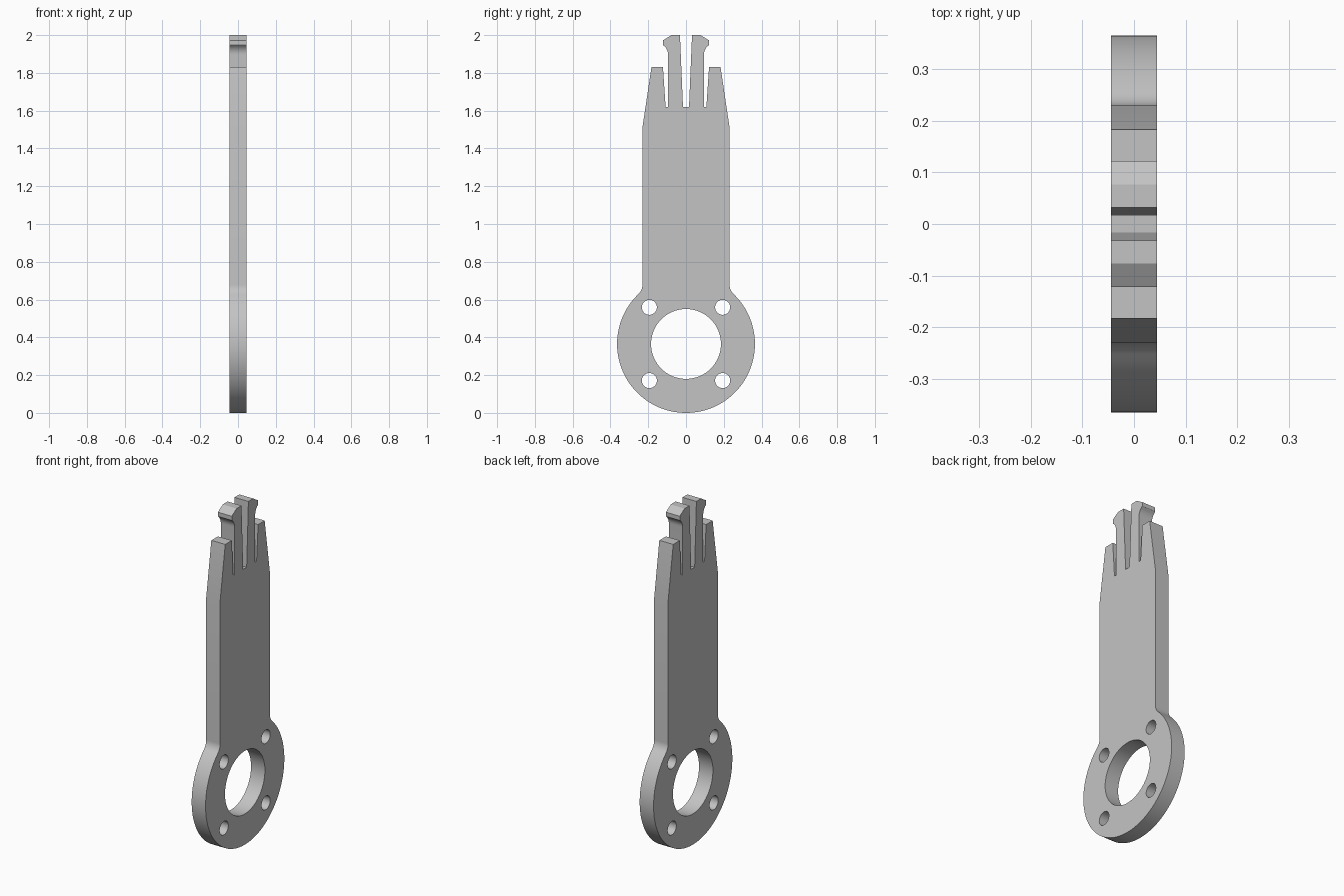
import bpy
import bmesh
from math import sin, cos, pi, atan2, hypot
from mathutils import Matrix

cube = bpy.data.objects.get("Cube")
if cube:
    bpy.data.objects.remove(cube, do_unlink=True)

THICKNESS = 0.09
RING_R = 0.365          # outer radius, also the height of the ring centre
HALF_WIDTH = 0.23
FILLET_R = 0.07


def arc(cx, cz, r, start, end, steps):
    return [(cx + r * cos(start + (end - start) * i / steps),
             cz + r * sin(start + (end - start) * i / steps))
            for i in range(steps + 1)]


def circle(cx, cz, r, steps):
    return arc(cx, cz, r, 0, 2 * pi, steps)[:-1]


# Half outline: ring, fillet into the shank, side prong, hooked centre prong
fillet_x = HALF_WIDTH + FILLET_R
fillet_dz = ((RING_R + FILLET_R) ** 2 - fillet_x ** 2) ** 0.5
join = atan2(fillet_dz, fillet_x)
half = arc(0, RING_R, RING_R, -pi / 2, join, 48)
half += arc(fillet_x, RING_R + fillet_dz, FILLET_R, join + pi, pi, 8)[1:]
half += [(HALF_WIDTH, 1.515), (0.183, 1.83), (0.122, 1.83),
         (0.108, 1.62), (0.095, 1.62)]
half += arc(0.155, 1.897, 0.06, pi, pi * 0.69, 6)
half += [(0.122, 1.948), (0.122, 1.972), (0.077, 2.0),
         (0.032, 2.0), (0.016, 1.62)]
outline = half + [(-y, z) for y, z in reversed(half[1:])]

# Centre bore and four bolt holes
loops = [outline, circle(0, RING_R, 0.185, 64)]
for sy in (-1, 1):
    for sz in (-1, 1):
        loops.append(circle(sy * 0.194, RING_R + sz * 0.194, 0.04, 28))

# Filled profile extruded to the plate thickness
curve = bpy.data.curves.new("plate_profile", "CURVE")
curve.dimensions = "2D"
curve.fill_mode = "BOTH"
curve.extrude = THICKNESS / 2
for loop in loops:
    spline = curve.splines.new("POLY")
    spline.points.add(len(loop) - 1)
    for point, (y, z) in zip(spline.points, loop):
        point.co = (y, z, 0, 1)
    spline.use_cyclic_u = True
profile = bpy.data.objects.new("plate_profile", curve)
bpy.context.collection.objects.link(profile)
bpy.context.view_layer.update()
graph = bpy.context.evaluated_depsgraph_get()
mesh = bpy.data.meshes.new_from_object(profile.evaluated_get(graph))
bpy.data.objects.remove(profile, do_unlink=True)

# Stand the plate up: profile axes become y and z, thickness becomes x
mesh.transform(Matrix(((0, 0, 1, 0), (1, 0, 0, 0), (0, 1, 0, 0), (0, 0, 0, 1))))
bm = bmesh.new()
bm.from_mesh(mesh)
bmesh.ops.remove_doubles(bm, verts=bm.verts, dist=0.0001)
bmesh.ops.recalc_face_normals(bm, faces=bm.faces)
bm.to_mesh(mesh)
bm.free()

grey = bpy.data.materials.new("plain_grey")
grey.use_nodes = True
grey.diffuse_color = (0.55, 0.55, 0.55, 1)
grey.node_tree.nodes["Principled BSDF"].inputs["Base Color"].default_value = (0.55, 0.55, 0.55, 1)
mesh.materials.clear()
mesh.materials.append(grey)

plate = bpy.data.objects.new("slotted_ring_plate", mesh)
mesh.name = "slotted_ring_plate"
bpy.context.collection.objects.link(plate)
bpy.ops.object.select_all(action="DESELECT")
plate.select_set(True)
bpy.context.view_layer.objects.active = plate
bpy.ops.object.shade_smooth_by_angle(angle=pi / 7)
